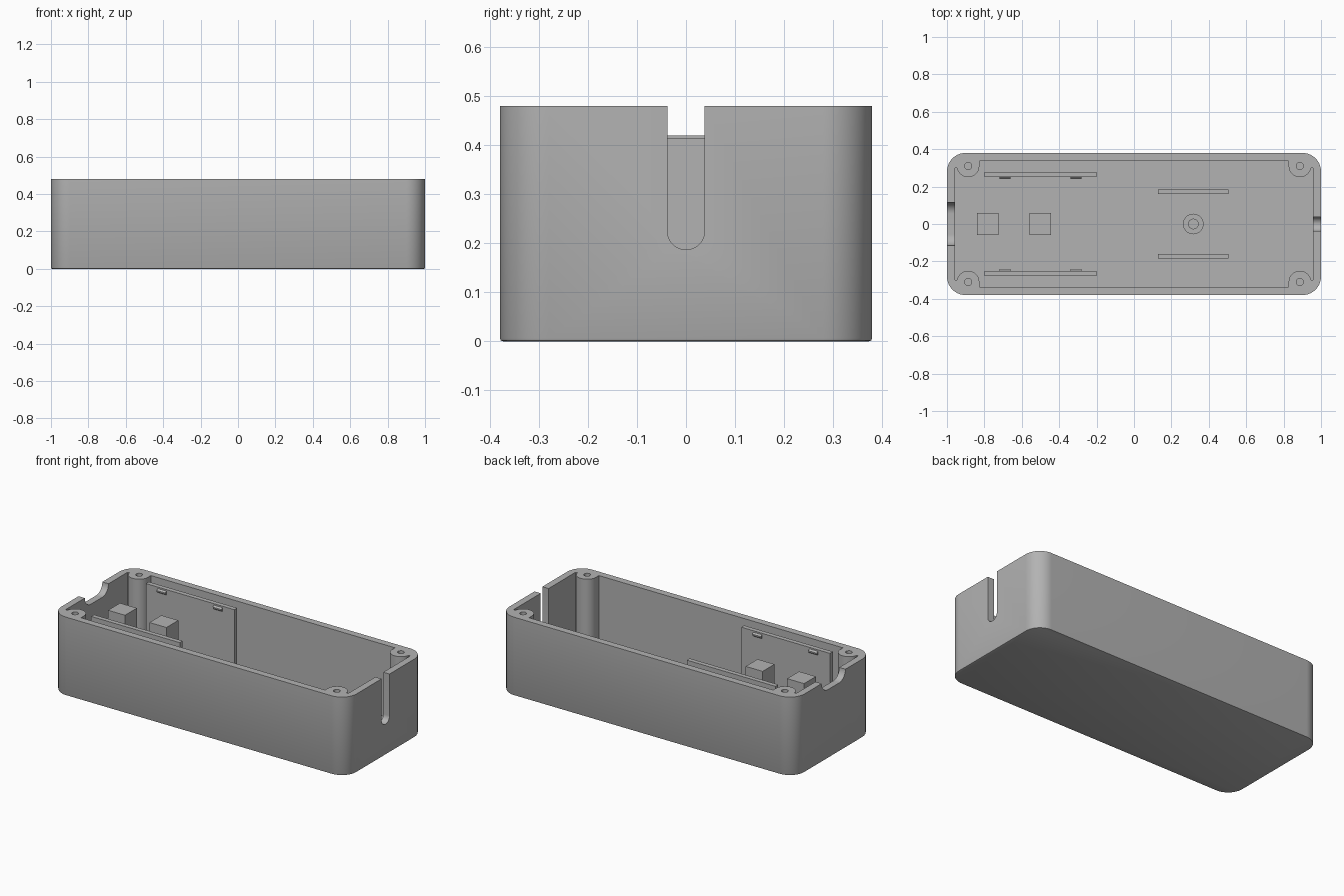
import bpy
import bmesh
from math import sin, cos, pi, radians
from mathutils import Vector

if "Cube" in bpy.data.objects:
    bpy.data.objects.remove(bpy.data.objects["Cube"], do_unlink=True)

L, W, H, FLOOR = 1.0, 0.38, 0.48, 0.04
IN_X, IN_Y = 0.958, 0.338
BOSS_X, BOSS_Y, BOSS_R = 0.887, 0.31, 0.06
CORNERS = [(1, 1), (-1, 1), (-1, -1), (1, -1)]

grey = bpy.data.materials.new("plastic grey")
grey.use_nodes = True
grey.diffuse_color = (0.45, 0.45, 0.45, 1)
grey.node_tree.nodes["Principled BSDF"].inputs["Base Color"].default_value = grey.diffuse_color


def arc(cx, cy, r, a0, a1, n=12):
    angles = [radians(a0 + (a1 - a0) * i / n) for i in range(n + 1)]
    return [(cx + r * cos(a), cy + r * sin(a)) for a in angles]


def prism(name, outline, lo, hi, axis="Z"):
    """Extrude an outline along Z (points are x, y) or X (points are y, z)."""
    bm = bmesh.new()
    place = (lambda p: (p[0], p[1], lo)) if axis == "Z" else (lambda p: (lo, p[0], p[1]))
    face = bm.faces.new([bm.verts.new(place(p)) for p in outline])
    new = bmesh.ops.extrude_face_region(bm, geom=[face])["geom"]
    step = Vector((0, 0, hi - lo)) if axis == "Z" else Vector((hi - lo, 0, 0))
    bmesh.ops.translate(bm, vec=step, verts=[v for v in new if isinstance(v, bmesh.types.BMVert)])
    bmesh.ops.recalc_face_normals(bm, faces=bm.faces)
    mesh = bpy.data.meshes.new(name)
    bm.to_mesh(mesh)
    bm.free()
    mesh.materials.append(grey)
    ob = bpy.data.objects.new(name, mesh)
    bpy.context.collection.objects.link(ob)
    return ob


def box(name, x, y, sx, sy, lo, hi):
    return prism(name, [(x + i * sx / 2, y + j * sy / 2) for i, j in CORNERS], lo, hi)


def disc(name, x, y, r, lo, hi, n=32):
    return prism(name, arc(x, y, r, 0, 360, n)[:-1], lo, hi)


def cut(ob, cutter):
    """Subtract the cutter, bake the result and drop the cutter."""
    cutter.hide_render = True
    mod = ob.modifiers.new("cut", "BOOLEAN")
    mod.operation, mod.solver, mod.object = "DIFFERENCE", "EXACT", cutter
    bpy.context.view_layer.update()
    baked = bpy.data.meshes.new_from_object(ob.evaluated_get(bpy.context.evaluated_depsgraph_get()))
    ob.modifiers.clear()
    ob.data = baked
    bpy.data.objects.remove(cutter, do_unlink=True)


def mirrored(outline):
    """Repeat a first-quadrant corner outline around all four corners."""
    points = []
    for sx, sy in CORNERS:
        quarter = [(x * sx, y * sy) for x, y in outline]
        points += quarter if sx * sy > 0 else quarter[::-1]
    return points


# Rounded outer body, with a softened bottom edge
body = prism("case_body", mirrored(arc(L - 0.1, W - 0.1, 0.1, 0, 90, 16)), 0, H)
bm = bmesh.new()
bm.from_mesh(body.data)
rim = [e for e in bm.edges if all(v.co.z < 0.001 for v in e.verts)]
bmesh.ops.bevel(bm, geom=rim, offset=0.006, segments=2, affect="EDGES", profile=0.5)
bm.to_mesh(body.data)
bm.free()

# Cavity leaving a screw boss in each corner
boss = arc(BOSS_X, BOSS_Y, BOSS_R, 350, 180, 20)
cavity = [(IN_X, boss[0][1])] + boss + [(BOSS_X - BOSS_R, IN_Y)]
cut(body, prism("cavity_cutter", mirrored(cavity), FLOOR, H + 0.1))
for sx, sy in CORNERS:
    cut(body, disc("screw_cutter", sx * BOSS_X, sy * BOSS_Y, 0.019, 0.2, H + 0.1, 20))

# Cable slot in one end, wide port notch in the other
slot = [(0.038, H + 0.1), (-0.038, H + 0.1)] + arc(0, 0.225, 0.038, 180, 360, 16)
cut(body, prism("slot_cutter", slot, 0.9, 1.1, "X"))
notch = ([(0.115, H + 0.1), (-0.115, H + 0.1)]
         + arc(-0.055, H, 0.06, 180, 270) + arc(0.055, H, 0.06, 270, 360))
cut(body, prism("notch_cutter", notch, -1.1, -0.9, "X"))

# Board holder plates with snap clips, and low cable ribs
base = FLOOR - 0.01
for side, s in (("left", 1), ("right", -1)):
    box(f"holder_plate_{side}", -0.5, s * 0.264, 0.6, 0.028, base, 0.472)
    for i, x in enumerate((-0.69, -0.31)):
        wedge = [(s * 0.255, 0.467), (s * 0.24, 0.455), (s * 0.24, 0.447), (s * 0.255, 0.435)]
        prism(f"snap_clip_{side}_{i + 1}", wedge, x - 0.029, x + 0.029, "X")
    box(f"cable_rib_{side}", 0.317, s * 0.172, 0.375, 0.024, base, 0.12)

# Board support blocks
for i, x in enumerate((-0.783, -0.502)):
    box(f"support_block_{i + 1}", x, 0, 0.115, 0.115, base, 0.415)

# Hollow screw post
post = disc("screw_post", 0.317, 0, 0.055, base, 0.12)
cut(post, disc("post_cutter", 0.317, 0, 0.026, FLOOR, 0.2, 24))

# Smooth the curved walls, keep edges crisp
bpy.ops.object.select_all(action="DESELECT")
for ob in (body, post):
    ob.select_set(True)
bpy.context.view_layer.objects.active = body
bpy.ops.object.shade_smooth_by_angle(angle=pi / 6)
